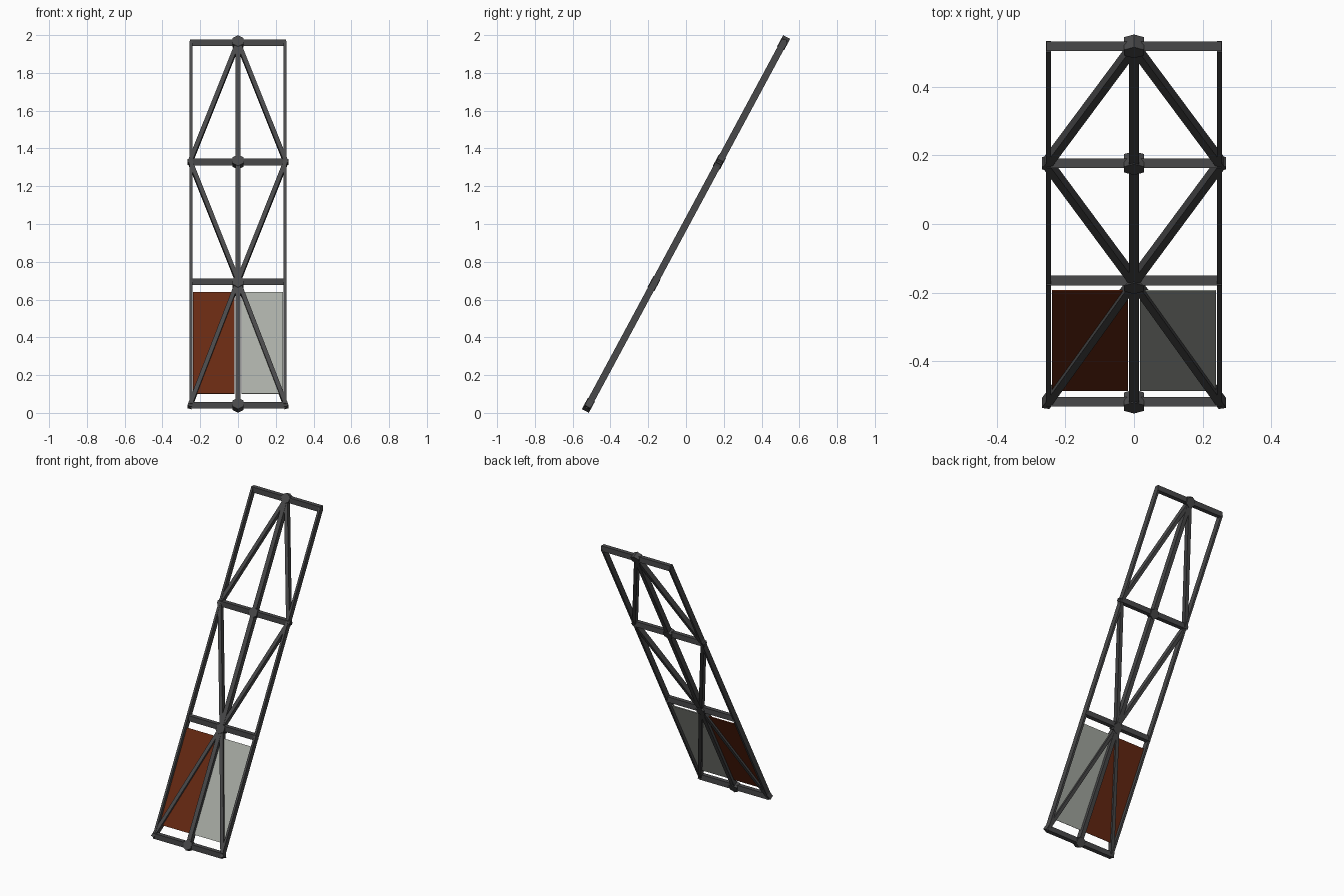
import bpy, math
from mathutils import Matrix, Vector

if "Cube" in bpy.data.objects:
    bpy.data.objects.remove(bpy.data.objects["Cube"])

TILT = math.radians(61.7)          # slope of the whole lattice
SIN, COS = math.sin(TILT), math.cos(TILT)
# local x = across, local y = up the slope, local z = towards the front
FRAME = Matrix.Translation((0, 0, 1)) @ Matrix.Rotation(TILT, 4, 'X')


def material(name, rgb):
    m = bpy.data.materials.new(name)
    m.diffuse_color = (*rgb, 1)
    m.use_nodes = True
    m.node_tree.nodes["Principled BSDF"].inputs["Base Color"].default_value = m.diffuse_color
    return m


STEEL = material("dark_steel", (0.066, 0.066, 0.068))
RUST = material("rust_panel", (0.135, 0.022, 0.006))
GREY = material("pale_grey_panel", (0.40, 0.42, 0.38))


def box(name, size, matrix, mat):
    bpy.ops.mesh.primitive_cube_add(size=1)
    ob = bpy.context.object
    ob.name = name
    ob.data.transform(matrix @ Matrix.Diagonal((*size, 1)))
    ob.data.materials.append(mat)


def bar(name, a, b, width, depth, extra=0.0):
    """Box bar lying in the sloped plane from a to b (across, up-slope)."""
    a, b = Vector(a), Vector(b)
    d, mid = b - a, (a + b) / 2
    turn = Matrix.Rotation(math.atan2(d.y, d.x) - math.pi / 2, 4, 'Z')
    box(name, (width, d.length + 2 * extra, depth),
        FRAME @ Matrix.Translation((mid.x, mid.y, 0)) @ turn, STEEL)


LEVELS = (-1.09, -0.347, 0.373, 1.09)
bottom, lower, upper, top = LEVELS

# central spine
bar("centre_spine", (0, bottom), (0, top), 0.028, 0.035)

# level cross rails and hexagonal hubs
for i, u in enumerate(LEVELS):
    box(f"cross_rail_{i}", (0.51, 0.028, 0.036),
        Matrix.Translation((0, u * COS, 1 + u * SIN)), STEEL)
    bpy.ops.mesh.primitive_cylinder_add(vertices=6, radius=0.034, depth=0.042)
    hub = bpy.context.object
    hub.name = f"hub_{i}"
    shift = -0.01 if i == 1 else 0
    hub.data.transform(FRAME @ Matrix.Translation((0, u + shift, 0)))
    hub.data.materials.append(STEEL)

# side rails, diagonal braces and lower panels, left and right
for side, s, mat in (("left", -1, RUST), ("right", 1, GREY)):
    bar(f"{side}_side_rail", (s * 0.249, bottom), (s * 0.249, top), 0.014, 0.036)
    for i, (outer, inner) in enumerate(((bottom, lower), (upper, lower), (upper, top))):
        bar(f"{side}_brace_{i}", (s * 0.253, outer), (0, inner), 0.023, 0.032, 0.013)
    box(f"{side}_panel", (0.221, 0.61, 0.006),
        FRAME @ Matrix.Translation((s * 0.1285, -0.715, 0)), mat)
